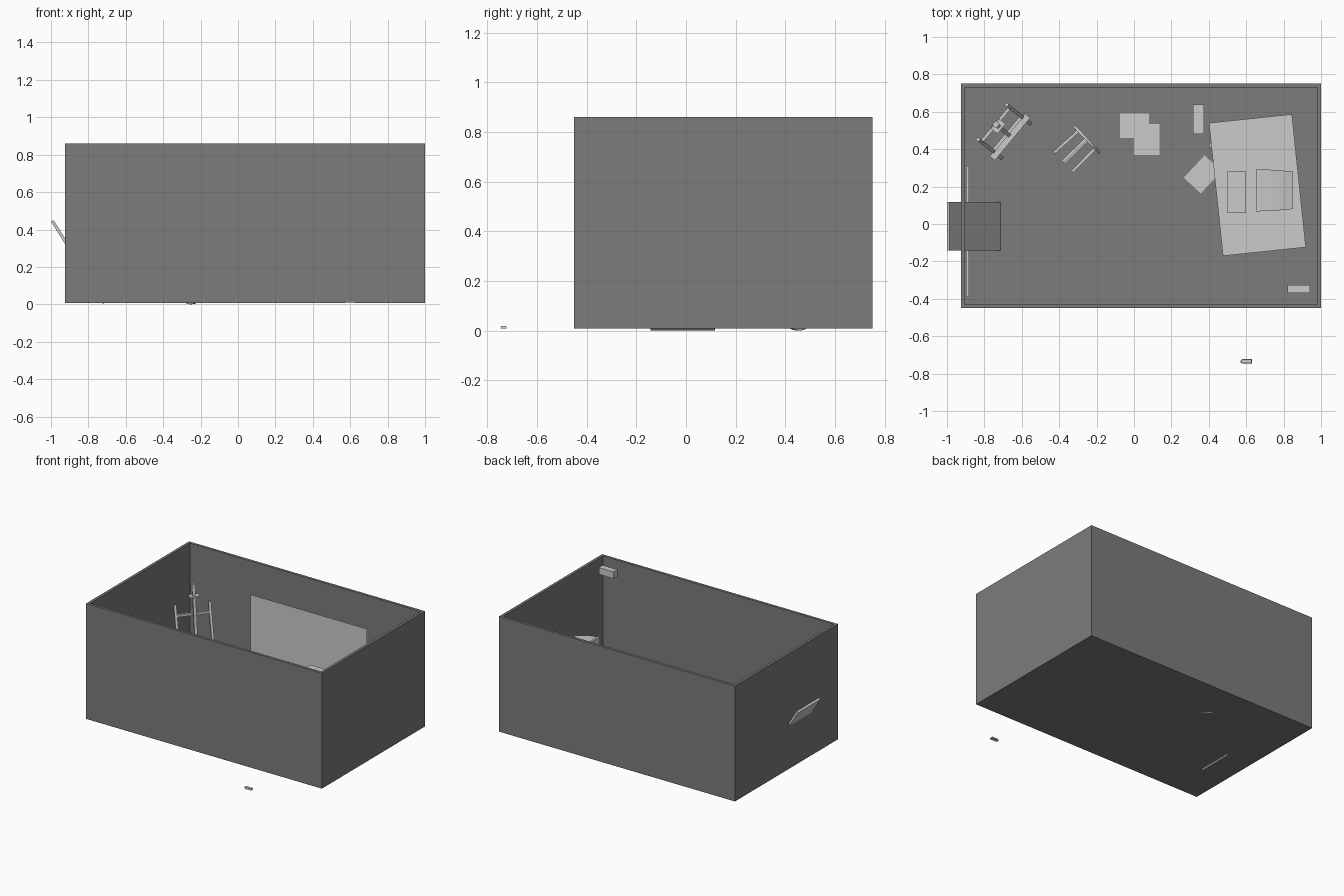
import bpy, bmesh, math
from mathutils import Vector, Matrix

if "Cube" in bpy.data.objects:
    bpy.data.objects.remove(bpy.data.objects["Cube"])

dark = bpy.data.materials.new("dark_room")
dark.diffuse_color = (0.2, 0.2, 0.2, 1)
dark.use_nodes = True
dark.node_tree.nodes["Principled BSDF"].inputs["Base Color"].default_value = dark.diffuse_color


def finish(name, bm, matrix=None):
    if matrix:
        bm.transform(matrix)
    bmesh.ops.recalc_face_normals(bm, faces=bm.faces)
    me = bpy.data.meshes.new(name)
    bm.to_mesh(me)
    bm.free()
    ob = bpy.data.objects.new(name, me)
    bpy.context.collection.objects.link(ob)
    return ob


def box(name, center, size, rot=0.0):
    bm = bmesh.new()
    bmesh.ops.create_cube(bm, size=1)
    m = Matrix.Translation(center) @ Matrix.Rotation(rot, 4, 'Z') @ Matrix.Diagonal((*size, 1))
    return finish(name, bm, m)


def span(name, x, y, z):
    lo, hi = Vector((x[0], y[0], z[0])), Vector((x[1], y[1], z[1]))
    return box(name, (lo + hi) / 2, hi - lo)


def bar(name, a, b, w, d, side):
    """Rectangular bar from a to b, width w along the side direction."""
    a, b = Vector(a), Vector(b)
    zax = (b - a).normalized()
    xax = (Vector(side) - zax * zax.dot(Vector(side))).normalized()
    m = Matrix((xax, zax.cross(xax), zax)).transposed().to_4x4()
    bm = bmesh.new()
    bmesh.ops.create_cube(bm, size=1)
    return finish(name, bm, Matrix.Translation((a + b) / 2) @ m @ Matrix.Diagonal((w, d, (b - a).length, 1)))


def sheet(name, center, size, rot=0.0, z=0.022):
    bm = bmesh.new()
    bmesh.ops.create_grid(bm, x_segments=1, y_segments=1, size=0.5)
    return finish(name, bm, Matrix.Translation((*center, z)) @ Matrix.Rotation(rot, 4, 'Z')
                  @ Matrix.Diagonal((*size, 1, 1)))


# open-topped room with thick walls
FLOOR = 0.02
bm = bmesh.new()
bmesh.ops.create_cube(bm, size=1)
bm.transform(Matrix.Translation((0.0375, 0.15, 0.434)) @ Matrix.Diagonal((1.925, 1.2, 0.852, 1)))
top = max(bm.faces, key=lambda f: f.calc_center_median().z)
bmesh.ops.inset_region(bm, faces=[top], thickness=0.028)
res = bmesh.ops.extrude_discrete_faces(bm, faces=[top])
for v in res["faces"][0].verts:
    v.co.z = FLOOR
room = finish("room", bm)
room.data.materials.append(dark)

# panels on the walls
bm = bmesh.new()
bmesh.ops.create_grid(bm, x_segments=1, y_segments=1, size=0.5)
finish("wall_board", bm, Matrix.Translation((0.075, 0.719, 0.385)) @ Matrix.Rotation(math.pi / 2, 4, 'X')
       @ Matrix.Diagonal((0.95, 0.47, 1, 1)))
span("low_wall_panel", (-0.897, -0.882), (-0.39, 0.31), (FLOOR, 0.2))

# board leaning through the left wall
bar("leaning_board", (-0.993, -0.0125, 0.446), (-0.715, -0.0125, 0.006), 0.26, 0.016, (0, 1, 0))

# camera box in the front right corner
span("corner_camera", (0.82, 0.94), (-0.37, -0.325), (0.775, 0.825))

# table
ANG, TC = math.radians(6), Vector((0.66, 0.208, 0))
turn = Matrix.Rotation(ANG, 4, 'Z')
TOP = 0.32
box("table_top", TC + Vector((0, 0, TOP - 0.0125)), (0.446, 0.715, 0.025), ANG)
for sx in (-1, 1):
    for sy in (-1, 1):
        p = TC + turn @ Vector((sx * 0.2, sy * 0.33, 0))
        box("table_leg", p + Vector((0, 0, (FLOOR + TOP - 0.025) / 2)), (0.03, 0.03, TOP - 0.025 - FLOOR), ANG)

# monitor: thin bezel and tapering curved body, with keyboard
span("monitor_bezel", (0.656, 0.672), (0.065, 0.295), (TOP, 0.54))
bm = bmesh.new()
prev = None
for x, h, t, b in ((0.672, 0.112, 0.535, 0.325), (0.73, 0.11, 0.529, 0.33),
                   (0.79, 0.106, 0.517, 0.335), (0.85, 0.1, 0.50, 0.34)):
    ring = [bm.verts.new((x, 0.18 + s * h, z)) for s, z in ((-1, b), (1, b), (1, t), (-1, t))]
    if prev:
        for i in range(4):
            j = (i + 1) % 4
            bm.faces.new((prev[i], prev[j], ring[j], ring[i]))
    else:
        bm.faces.new(ring)
    prev = ring
bm.faces.new(prev)
finish("monitor_body", bm)
span("monitor_foot", (0.70, 0.82), (0.12, 0.24), (TOP, 0.345))
span("keyboard", (0.50, 0.60), (0.06, 0.28), (TOP, TOP + 0.01))

# computer case on the floor
span("computer_case", (0.315, 0.375), (0.48, 0.64), (FLOOR, 0.17))

# loose paper sheets
sheet("paper", (0.0025, 0.525), (0.155, 0.13))
sheet("paper", (0.0675, 0.4525), (0.135, 0.165))
sheet("paper", (0.367, 0.265), (0.163, 0.124), math.radians(47))
sheet("paper", (0.505, 0.43), (0.163, 0.124), math.radians(42))

# small pointing device outside the room
bm = bmesh.new()
pts = [(0.63, -0.747), (0.63, -0.722), (0.58, -0.722), (0.57, -0.729), (0.57, -0.740), (0.58, -0.747)]
face = bm.faces.new([bm.verts.new((x, y, 0.008)) for x, y in pts])
ext = bmesh.ops.extrude_face_region(bm, geom=[face])
for v in ext["geom"]:
    if isinstance(v, bmesh.types.BMVert):
        v.co = Vector((0.6 + (v.co.x - 0.6) * 0.93, -0.7345 + (v.co.y + 0.7345) * 0.8, 0.019))
finish("computer_mouse", bm)

# easel: leaning posts, rails, tray and mast with a clamp
U = Vector((0.64, 0.77, 0)).normalized()
BASE, HEAD = Vector((-0.633, 0.447, FLOOR)), Vector((-0.757, 0.545, 0.53))
for s in (-1, 1):
    off = U * s * 0.12
    bar("easel_post", BASE + off, HEAD + off, 0.018, 0.018, U)
for name, t, half in (("easel_upper_rail", 0.86, 0.12), ("easel_lower_rail", 0.36, 0.12)):
    c = BASE.lerp(HEAD, t)
    bar(name, c - U * half, c + U * half, 0.018, 0.018, (0, 0, 1))
tray = Vector((-0.663, 0.465, 0.19))
bar("easel_tray", tray - U * 0.148, tray + U * 0.148, 0.018, 0.036, (0, 0, 1))
foot, tip = Vector((-0.66, 0.468, 0.12)), Vector((-0.737, 0.532, 0.68))
bar("easel_mast", foot, tip, 0.02, 0.018, U)
c = foot.lerp(tip, 0.85)
bar("easel_clamp", c - U * 0.035, c + U * 0.035, 0.012, 0.045, (0, 0, 1))
bar("easel_mast_cap", tip - Vector((0, 0, 0.045)), tip, 0.03, 0.03, U)

# round stool lying on its side
axis = Vector((-0.72, -0.69, 0)).normalized()
m = axis.to_track_quat('Z', 'Y').to_matrix().to_4x4()
place = Matrix.Translation((-0.252, 0.452, 0.1)) @ m
bm = bmesh.new()
bmesh.ops.create_cone(bm, cap_ends=True, segments=24, radius1=0.1, radius2=0.1, depth=0.014)
finish("stool_seat", bm, place)
for i in range(4):
    a = math.radians(90 * i + 4)
    p = Vector((0.065 * math.cos(a), 0.065 * math.sin(a), 0.005))
    q = Vector((0.07 * math.cos(a), 0.07 * math.sin(a), 0.175))
    bar("stool_leg", place @ p, place @ q, 0.016, 0.016, (0, 0, 1))
